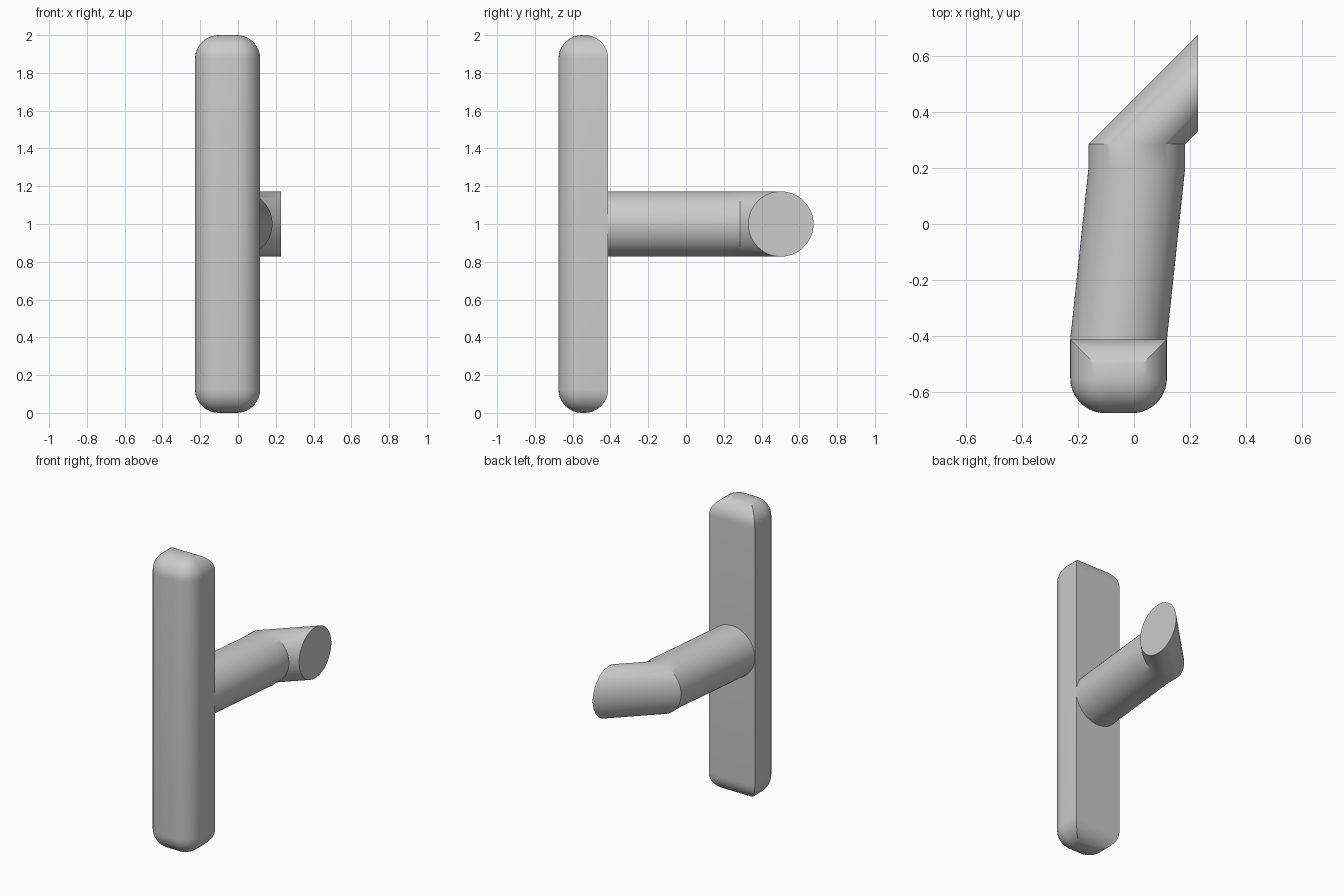
import bpy
import bmesh
from math import cos, sin, tau
from mathutils import Matrix, Vector

cube = bpy.data.objects.get("Cube")
if cube:
    bpy.data.objects.remove(cube, do_unlink=True)

grey = bpy.data.materials.new("satin grey")
grey.use_nodes = True
grey.diffuse_color = (0.6, 0.6, 0.6, 1)
grey.node_tree.nodes["Principled BSDF"].inputs["Base Color"].default_value = (0.6, 0.6, 0.6, 1)


def finish(name, bm):
    """Turn a bmesh into a smooth shaded object."""
    bmesh.ops.recalc_face_normals(bm, faces=bm.faces)
    mesh = bpy.data.meshes.new(name)
    bm.to_mesh(mesh)
    bm.free()
    mesh.materials.append(grey)
    obj = bpy.data.objects.new(name, mesh)
    bpy.context.collection.objects.link(obj)
    bpy.ops.object.select_all(action='DESELECT')
    obj.select_set(True)
    bpy.context.view_layer.objects.active = obj
    bpy.ops.object.shade_smooth_by_angle(angle=0.5)
    return obj


RADIUS = 0.1725
BACK = -0.412            # flat rear face of the grip
GRIP_X = -0.055

# Grip: upright bar, every edge rounded except the two upright rear ones
depth = 0.675 + BACK
bm = bmesh.new()
bmesh.ops.create_cube(bm, size=1, matrix=(
    Matrix.Translation((GRIP_X, BACK - depth / 2, 1))
    @ Matrix.Diagonal((2 * RADIUS, depth, 2, 1))))


def is_rear_upright(edge):
    a, b = (v.co for v in edge.verts)
    return abs(a.z - b.z) > 1 and a.y > BACK - 0.01


rounded = [e for e in bm.edges if not is_rear_upright(e)]
bmesh.ops.bevel(bm, geom=rounded, offset=0.125, offset_type='OFFSET',
                segments=10, profile=0.5, affect='EDGES', clamp_overlap=True)
finish("grip", bm)

# Stem: round sections slanting back from the grip, then turning to the side
SIDES = 64
ACROSS = Vector((1, 0, 0))
SIDEWAYS = Vector((0, -1, 0))
sections = [
    (Vector((GRIP_X, BACK, 1)), ACROSS),
    (Vector((0.01, 0.2, 1)), ACROSS),
    (Vector((0.01, 0.285, 1)), ACROSS),
    (Vector((0.2275, 0.5025, 1)), SIDEWAYS),
]
bm = bmesh.new()
rings = []
for centre, axis in sections:
    rings.append([
        bm.verts.new(centre + RADIUS * (axis * cos(tau * i / SIDES)
                                        + Vector((0, 0, sin(tau * i / SIDES)))))
        for i in range(SIDES)])
for low, high in zip(rings, rings[1:]):
    for i in range(SIDES):
        j = (i + 1) % SIDES
        bm.faces.new((low[i], low[j], high[j], high[i]))
bm.faces.new(rings[-1])
bm.faces.new(rings[0][::-1])
finish("stem", bm)
